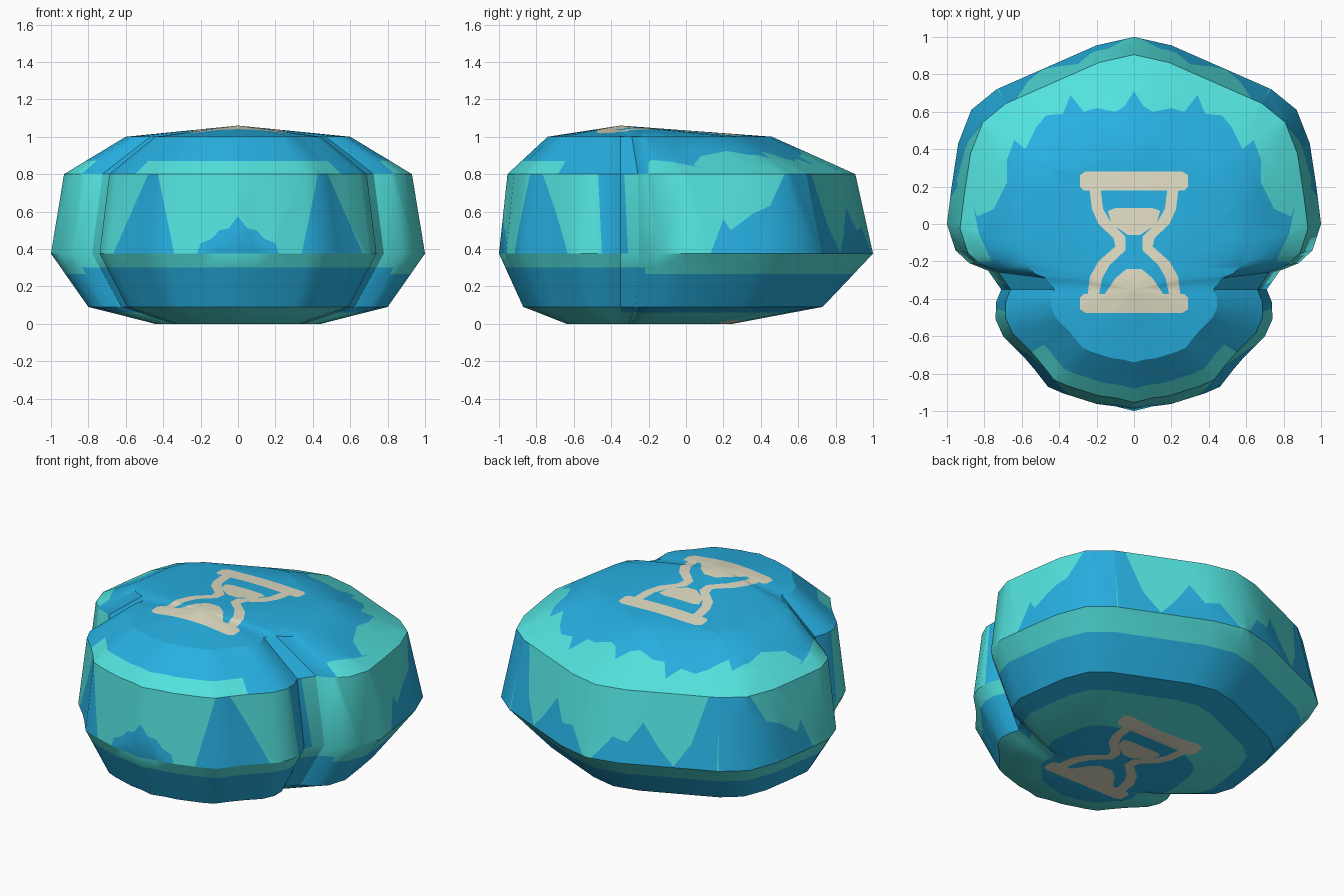
import bpy, bmesh, math
from mathutils import Vector

if "Cube" in bpy.data.objects:
    bpy.data.objects.remove(bpy.data.objects["Cube"])

CY = -0.35                       # axis of the two-lobed stone

def material(name, rgb):
    m = bpy.data.materials.new(name)
    m.diffuse_color = (*rgb, 1)
    m.use_nodes = True
    m.node_tree.nodes["Principled BSDF"].inputs["Base Color"].default_value = m.diffuse_color
    return m

BLUE, TEAL, BEIGE = 0, 1, 2
mats = [material("blue", (0.02, 0.43, 0.75)),
        material("teal", (0.085, 0.76, 0.73)),
        material("beige", (0.75, 0.72, 0.55))]

# widest outline, right half, front to back
half = [(0, -1), (.1, -.975), (.2, -.962), (.38, -.905), (.46, -.87), (.53, -.78),
        (.59, -.71), (.7, -.6), (.74, -.51), (.738, -.42), (.71, -.35), (.78, -.25),
        (.88, -.21), (.955, -.14), (1, 0), (.975, .2), (.94, .43), (.87, .61),
        (.735, .72), (.2, .955), (0, 1)]
outline = half + [(-x, y) for x, y in half[-2:0:-1]]

# (scale about the axis, height) from bottom to top
rings = [(.445, 0), (.68, .06), (.8, .09), (.923, .265), (.947, .30), (1, .375),
         (.93, .8), (.815, .87), (.6, 1.0)]

bm = bmesh.new()
loops = [[bm.verts.new((x * s, CY + (y - CY) * s, z)) for x, y in outline] for s, z in rings]
bottom, top = bm.verts.new((0, CY, 0)), bm.verts.new((0, CY, 1.06))
n = len(outline)

def band_colour(band, y):
    front = y < CY
    if band == 0:
        return TEAL
    if band == 1:
        return TEAL if front else BLUE
    if band == 3:
        return TEAL if y > -.2 else BLUE
    if band == 6:
        return TEAL if y < -.62 else BLUE
    return TEAL if band in (4, 5) else BLUE

for i in range(n):
    j = (i + 1) % n
    bm.faces.new((bottom, loops[0][j], loops[0][i]))
    bm.faces.new((top, loops[-1][i], loops[-1][j]))
    for b in range(len(rings) - 1):
        f = bm.faces.new((loops[b][i], loops[b][j], loops[b + 1][j], loops[b + 1][i]))
        f.material_index = band_colour(b, f.calc_center_median().y)
bmesh.ops.recalc_face_normals(bm, faces=bm.faces[:])

def inside(p, poly):
    hit = False
    for (x1, y1), (x2, y2) in zip(poly, poly[1:] + poly[:1]):
        if (y1 > p[1]) != (y2 > p[1]) and p[0] < x1 + (p[1] - y1) * (x2 - x1) / (y2 - y1):
            hit = not hit
    return hit

def paint(poly, u, v, keep, colour):
    """Cut a polygon, seen along the third axis, into the kept faces and colour it."""
    for a, b in zip(poly, poly[1:] + poly[:1]):
        d = (b[0] - a[0], b[1] - a[1])
        if math.hypot(*d) < 1e-5:
            continue
        co, no = Vector((0, 0, 0)), Vector((0, 0, 0))
        co[u], co[v] = a
        no[u], no[v] = d[1], -d[0]
        faces = []
        for f in bm.faces:
            if not keep(f.calc_center_median()):
                continue
            us = [w.co[u] for w in f.verts]
            vs = [w.co[v] for w in f.verts]
            if (max(us) >= min(a[0], b[0]) and min(us) <= max(a[0], b[0]) and
                    max(vs) >= min(a[1], b[1]) and min(vs) <= max(a[1], b[1])):
                faces.append(f)
        if faces:
            geom = set(faces)
            for f in faces:
                geom.update(f.verts)
                geom.update(f.edges)
            bmesh.ops.bisect_plane(bm, geom=list(geom), dist=1e-5, plane_co=co,
                                   plane_no=no.normalized())
    for f in bm.faces:
        c = f.calc_center_median()
        if keep(c) and inside((c[u], c[v]), poly):
            f.material_index = colour

def wall(c):
    return .375 < c.z < .8

# centre bump on the front
bump = [(.22, .37), (.2, .43), (.14, .455), (.1, .5), (.05, .51), (0, .575)]
paint(bump + [(-x, z) for x, z in bump[-2::-1]], 0, 2,
      lambda c: wall(c) and c.y < -.8, BLUE)

# patches that repeat left and right
spike = [(.34, .37), (.43, .81), (.475, .81), (.67, .37)]
back_ridge = [(.725, .37), (.685, .81), (.63, .81), (.57, .52), (.49, .38), (.4, .48),
              (.3, .62), (.23, .5), (.14, .52), (.05, .4), (.02, .37)]
side_ridge = [(.13, .37), (.2, .56), (.24, .5), (.36, .59), (.45, .63), (.53, .81),
              (.644, .81), (.722, .37)]
crease = [(-.45, .37), (-.47, .81), (-.33, .81), (-.31, .37)]
shoulder = [(0, .71), (.05, .63), (.1, .6), (.2, .62), (.27, .6), (.34, .69), (.38, .59),
            (.47, .58), (.52, .52), (.58, .4), (.64, .45), (.68, .34), (.68, .22),
            (.75, .08), (.84, .04), (.86, .1), (.83, -.05), (.76, -.2),
            (1.2, -.2), (1.2, 1.2), (0, 1.2)]
for s in (1, -1):
    def flip(poly):
        return [(s * x, z) for x, z in poly]
    paint(flip(spike), 0, 2, lambda c: wall(c) and c.y < -.4 and c.x * s > 0, BLUE)
    paint(flip(back_ridge), 0, 2, lambda c: wall(c) and c.y > .6 and c.x * s > 0, BLUE)
    paint(side_ridge, 1, 2, lambda c: wall(c) and c.x * s > .6, BLUE)
    paint(crease, 1, 2, lambda c: wall(c) and c.x * s > .55, BLUE)
    paint(flip(shoulder), 0, 1, lambda c: .8 < c.z and c.y > -.34 and c.x * s > 0, TEAL)

# hourglass emblem, on the top and the underside
glass_wall = [(.24, .2), (.225, .08), (.19, 0), (.11, -.075), (.1, -.12), (.19, -.2),
              (.235, -.28), (.25, -.39), (.19, -.39), (.17, -.29), (.13, -.22),
              (.045, -.14), (.045, -.07), (.13, .02), (.165, .08), (.18, .2)]
bar_top = [(-.27, .18), (.27, .18), (.29, .2), (.29, .26), (.26, .28), (-.26, .28),
           (-.29, .26), (-.29, .2)]
bar_low = [(x, -y - .195) for x, y in bar_top]
sand_top = [(-.14, .07), (-.1, .085), (.1, .085), (.14, .07), (.12, .0), (.03, -.06),
            (-.03, -.06), (-.12, .0)]
sand_low = [(-.16, -.38), (-.1, -.29), (-.04, -.24), (.04, -.24), (.1, -.29), (.16, -.38)]
for side in (lambda c: c.z > .9, lambda c: c.z < .075):
    for shape in (bar_top, bar_low, sand_top, sand_low, glass_wall,
                  [(-x, y) for x, y in glass_wall]):
        paint(shape, 0, 1, side, BEIGE)

# finished stone
mesh = bpy.data.meshes.new("stone_body")
bm.to_mesh(mesh)
bm.free()
for m in mats:
    mesh.materials.append(m)
body = bpy.data.objects.new("stone_body", mesh)
bpy.context.collection.objects.link(body)
bpy.context.view_layer.objects.active = body
body.select_set(True)
bpy.ops.object.shade_smooth_by_angle(angle=math.radians(30))
